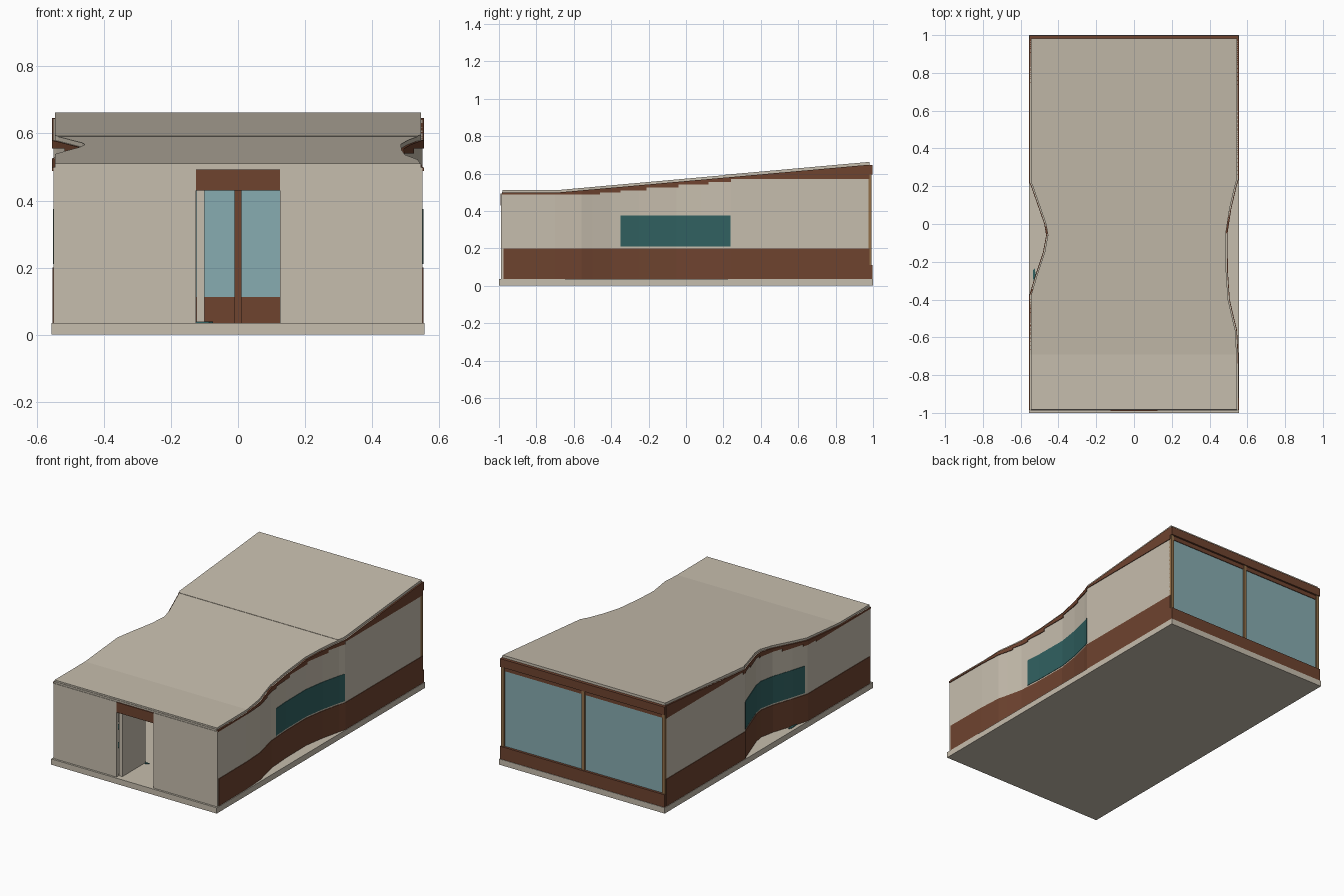
import bpy, bmesh, math

if "Cube" in bpy.data.objects:
    bpy.data.objects.remove(bpy.data.objects["Cube"])


def material(name, r, g, b):
    m = bpy.data.materials.new(name)
    lin = [((c / 255 + 0.055) / 1.055) ** 2.4 for c in (r, g, b)]
    m.diffuse_color = (*lin, 1)
    m.use_nodes = True
    m.node_tree.nodes["Principled BSDF"].inputs["Base Color"].default_value = m.diffuse_color
    return m


BEIGE = material("beige plaster", 198, 189, 173)
BROWN = material("brown timber", 110, 67, 47)
GLASS = material("pale blue glass", 135, 172, 177)
TEAL = material("dark teal glass", 48, 96, 96)
TAN = material("tan frame", 146, 112, 74)

# Side outlines as (y, x distance from the centre)
RIGHT = [(-0.985, .555), (-.70, .553), (-.56, .545), (-.50, .53), (-.40, .507), (-.25, .497),
         (-.05, .495), (.08, .515), (.20, .543), (.24, .555), (.98, .555)]
LEFT = [(-0.985, .555), (-.38, .555), (-.34, .543), (-.28, .525), (-.22, .505), (-.15, .482),
        (-.06, .465), (0, .475), (.12, .517), (.20, .545), (.22, .555), (.98, .555)]
SIDES = (("right", 1, RIGHT), ("left", -1, LEFT))


def interp(pts, y):
    if y <= pts[0][0]:
        return pts[0][1]
    for (a, u), (b, v) in zip(pts, pts[1:]):
        if y <= b:
            return u + (v - u) * (y - a) / (b - a)
    return pts[-1][1]


def finish(bm, name, mat):
    bmesh.ops.recalc_face_normals(bm, faces=bm.faces)
    me = bpy.data.meshes.new(name)
    bm.to_mesh(me)
    bm.free()
    me.materials.append(mat)
    ob = bpy.data.objects.new(name, me)
    bpy.context.collection.objects.link(ob)
    return ob


def loft(name, mat, rings):
    """Skin a row of four-cornered sections and cap both ends."""
    bm = bmesh.new()
    vs = [[bm.verts.new(p) for p in r] for r in rings]
    for a, b in zip(vs, vs[1:]):
        for i in range(4):
            j = (i + 1) % 4
            bm.faces.new((a[i], a[j], b[j], b[i]))
    bm.faces.new(vs[0])
    bm.faces.new(vs[-1])
    return finish(bm, name, mat)


def box(name, mat, x0, x1, y0, y1, z0, z1):
    return loft(name, mat, [[(x0, y, z0), (x1, y, z0), (x1, y, z1), (x0, y, z1)]
                            for y in (y0, y1)])


def ribbon(name, mat, side, path, y0, y1, bottom, top, inset, thick):
    """Upright strip that follows a side outline."""
    ys = sorted({y0, y1, -.69} & {y0, y1} | {y for y, _ in path if y0 < y < y1}
                | ({-.69} if y0 < -.69 < y1 else set()))
    rings = []
    for y in ys:
        xo = side * (interp(path, y) - inset)
        xi = xo - side * thick
        rings.append([(xo, y, bottom(y)), (xi, y, bottom(y)), (xi, y, top(y)), (xo, y, top(y))])
    return loft(name, mat, rings)


def roof_under(y):
    return .498 + max(0, y + .69) * .0892


def flat(z):
    return lambda y: z


# Ground slab
box("floor_slab", BEIGE, -.557, .557, -1, 1, 0, .035)

# Side walls, lower bands, windows and stepped fascias
STEPS = [(-.985, .488), (-.46, .498), (-.35, .509), (-.21, .525), (-.04, .54), (.12, .555), (.24, .57), (.98, 0)]
for label, s, path in SIDES:
    ribbon(label + "_wall", BEIGE, s, path, -.985, .975, flat(.035), roof_under, .004, .02)
    ribbon(label + "_lower_band", BROWN, s, path, -.975, .98, flat(.035), flat(.2), .001, .006)
    y0, y1 = (-.35, .238) if s > 0 else (-.36, .218)
    ribbon(label + "_window", TEAL, s, path, y0, y1, flat(.21), flat(.375), .0015, .026)
    for i, ((a, z), (b, _)) in enumerate(zip(STEPS, STEPS[1:])):
        ribbon(f"{label}_fascia_{i}", BROWN, s, path, a, b, flat(z), roof_under, 0, .012)

# Roof in two panels, following the side outlines
ALL_Y = sorted({y for y, _ in RIGHT + LEFT} | {-.69})


def roof(name, y0, y1, lift):
    rings = []
    for y in [y0] + [y for y in ALL_Y if y0 + .001 < y < y1 - .001] + [y1]:
        xl, xr = -interp(LEFT, y) + .009, interp(RIGHT, y) - .009
        z = roof_under(y)
        rings.append([(xl, y, z), (xr, y, z), (xr, y, z + .013 + lift), (xl, y, z + .013 + lift)])
    loft(name, BEIGE, rings)


roof("front_roof", -.982, .2, 0)
roof("back_roof", .2, .982, .002)

# Front wall with its doorway
for label, s in (("right", 1), ("left", -1)):
    box(label + "_front_wall", BEIGE, *sorted((s * .125, s * .549)), -.988, -.968, .035, .492)
box("front_wall_cap", BEIGE, -.545, .545, -.985, -.968, .49, .502)
box("door_lintel", BROWN, -.125, .125, -.991, -.966, .43, .492)

# Door leaf standing open into the room
box("open_door", BEIGE, -.124, -.1, -.968, -.745, .037, .43)

# Glazed back wall
box("back_sill", BROWN, -.553, .553, .97, .997, .035, .112)
box("back_beam", BROWN, -.553, .553, .97, .997, .595, .645)
box("back_glass", GLASS, -.545, .545, .974, .982, .11, .6)
box("back_top_rail", BROWN, -.54, .54, .972, .986, .57, .597)
for label, x in (("left", -.541), ("middle", 0), ("right", .541)):
    box(label + "_back_post", TAN, x - .01, x + .01, .968, .991, .11, .597)
box("inner_mullion", BROWN, -.01, .01, .955, .969, .035, .59)

# Thin curved floor inlay
rings = []
for k in range(13):
    t = math.pi + math.pi / 2 * k / 12
    y = -.24 + .51 * math.sin(t)
    c = -.08 + .45 * math.cos(t)
    rings.append([(c - .006, y - .006, .035), (c + .006, y + .006, .035),
                  (c + .006, y + .006, .039), (c - .006, y - .006, .039)])
loft("floor_inlay", TEAL, rings)
